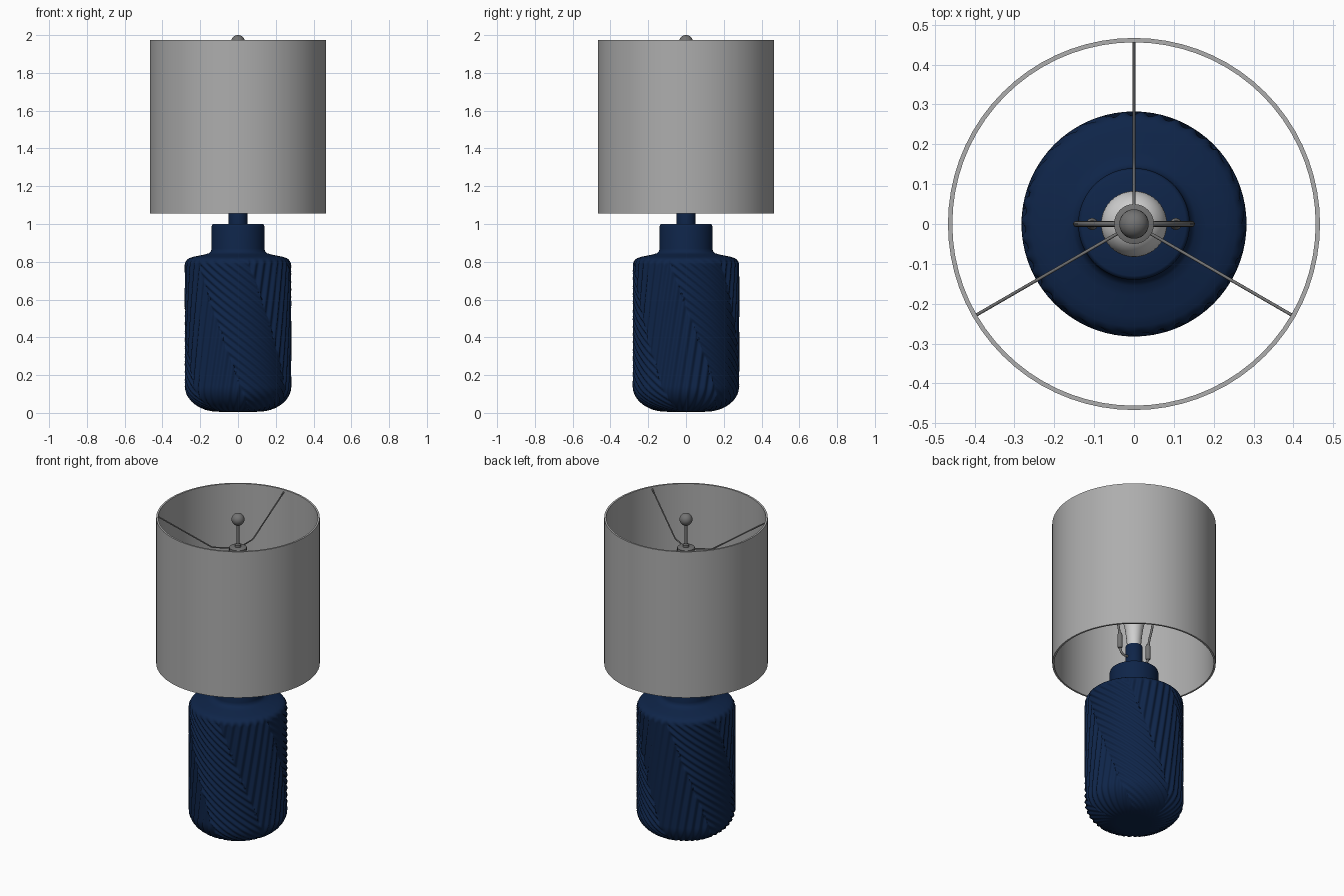
import bpy, bmesh, math
from mathutils import Vector

if "Cube" in bpy.data.objects:
    bpy.data.objects.remove(bpy.data.objects["Cube"])

TAU = 2 * math.pi


def material(name, rgb):
    m = bpy.data.materials.new(name)
    m.diffuse_color = (*rgb, 1)
    m.use_nodes = True
    m.node_tree.nodes["Principled BSDF"].inputs["Base Color"].default_value = m.diffuse_color
    return m


navy = material("navy glaze", (0.0045, 0.018, 0.066))
fabric = material("grey fabric", (0.42, 0.42, 0.42))
metal = material("dark metal", (0.17, 0.17, 0.17))
glass = material("pale glass", (0.62, 0.62, 0.62))


def finish(obj, mat, angle=40):
    obj.data.materials.append(mat)
    bpy.ops.object.select_all(action='DESELECT')
    obj.select_set(True)
    bpy.context.view_layer.objects.active = obj
    bpy.ops.object.shade_smooth_by_angle(angle=math.radians(angle))
    return obj


def lathe(name, profile, mat, sides=48, center=(0, 0), closed=False, offset=None, angle=40):
    """Spin (r, z) points round z; offset(theta, row) shifts the radius."""
    bm = bmesh.new()
    rings = []
    for i, (r, z) in enumerate(profile):
        if r < 1e-5:
            rings.append([bm.verts.new((center[0], center[1], z))])
            continue
        ring = []
        for k in range(sides):
            t = TAU * k / sides
            rr = r + (offset(t, i) if offset else 0)
            ring.append(bm.verts.new((center[0] + rr * math.cos(t), center[1] + rr * math.sin(t), z)))
        rings.append(ring)
    pairs = list(zip(rings, rings[1:]))
    if closed:
        pairs.append((rings[-1], rings[0]))
    for a, b in pairs:
        for k in range(sides):
            n = (k + 1) % sides
            if len(a) == 1:
                bm.faces.new((a[0], b[n], b[k]))
            elif len(b) == 1:
                bm.faces.new((a[k], a[n], b[0]))
            else:
                bm.faces.new((a[k], a[n], b[n], b[k]))
    bmesh.ops.recalc_face_normals(bm, faces=bm.faces[:])
    me = bpy.data.meshes.new(name)
    bm.to_mesh(me)
    bm.free()
    obj = bpy.data.objects.new(name, me)
    bpy.context.collection.objects.link(obj)
    return finish(obj, mat, angle)


def wire(name, points, radius, mat, smooth=True):
    """Round wire through the points, as a mesh."""
    cu = bpy.data.curves.new(name, 'CURVE')
    cu.dimensions = '3D'
    cu.bevel_depth = radius
    cu.bevel_resolution = 3
    cu.use_fill_caps = True
    if smooth:
        sp = cu.splines.new('BEZIER')
        sp.bezier_points.add(len(points) - 1)
        for bp, p in zip(sp.bezier_points, points):
            bp.co = p
            bp.handle_left_type = bp.handle_right_type = 'AUTO'
    else:
        sp = cu.splines.new('POLY')
        sp.points.add(len(points) - 1)
        for sp_p, p in zip(sp.points, points):
            sp_p.co = (*p, 1)
    obj = bpy.data.objects.new(name, cu)
    bpy.context.collection.objects.link(obj)
    bpy.ops.object.select_all(action='DESELECT')
    obj.select_set(True)
    bpy.context.view_layer.objects.active = obj
    bpy.ops.object.convert(target='MESH')
    return finish(bpy.context.view_layer.objects.active, mat, 60)


# Ceramic body: rounded bottom, ribbed wall, soft shoulder
R, H = 0.277, 0.81
body = [(0, 0.006), (0.06, 0.006), (0.10, 0.006)]
for i in range(1, 25):
    a = (math.pi / 2) * i / 24
    body.append((0.10 + (R - 0.10) * math.sin(a), 0.006 + 0.135 * (1 - math.cos(a))))
body += [(R, 0.141 + (H - 0.161) * i / 90) for i in range(1, 91)]
body += [(R - 0.002, 0.80), (R - 0.008, 0.812), (R - 0.02, 0.82), (0.23, 0.828),
         (0.18, 0.838), (0.155, 0.845), (0.143, 0.855), (0.14, 0.87)]
# Neck of the body
body += [(0.14, 0.985), (0.137, 0.996), (0.13, 1.0), (0.05, 1.0), (0, 1.0)]

arc = [0.0]
for p, q in zip(body, body[1:]):
    arc.append(arc[-1] + math.dist(p, q))

PANELS, PITCH = 6, 0.040


def ribs(t, i):
    """Diagonal ribs in slanted panels of alternating direction."""
    r, z = body[i]
    if z > 0.815 or r < 0.1:
        return 0
    fade = min(1, (r - 0.09) / 0.08) * min(1, max(0, (0.815 - z) / 0.03))
    u = (t / TAU * PANELS + arc[i] * 1.3) % PANELS
    side = 1 if int(u) % 2 else -1
    s = (u - int(u)) * TAU * R / PANELS
    tilt = math.radians(48 if side > 0 else 62)
    phase = (arc[i] * math.cos(tilt) + side * s * math.sin(tilt)) / PITCH
    return 0.0055 * fade * math.cos(TAU * phase)


lathe("ceramic_body", body, navy, 360, offset=ribs, angle=60)

# Lamp holder on top of the neck
lathe("lamp_holder", [(0, 0.99), (0.05, 0.99), (0.05, 1.16), (0.046, 1.166), (0, 1.166)], navy, 40)

# Bulb
bulb = [(0, 1.16), (0.040, 1.16), (0.042, 1.20), (0.050, 1.27), (0.062, 1.33), (0.074, 1.38)]
for i in range(0, 13):
    a = math.radians(-15 + 105 * i / 12)
    bulb.append((0.083 * math.cos(a) if i < 12 else 0, 1.43 + 0.083 * math.sin(a)))
lathe("bulb", bulb, glass, 40)

# Drum shade, open at both ends
lathe("drum_shade", [(0.467, 1.055), (0.467, 1.975), (0.456, 1.975), (0.456, 1.055)],
      fabric, 72, closed=True)

# Harp: saddle below, loop above, ferrules where they meet
saddle = [(-0.105, 0, 1.17), (-0.104, 0, 1.12), (-0.085, 0, 1.09), (-0.045, 0, 1.085)]
wire("harp_saddle_left", saddle, 0.007, metal)
wire("harp_saddle_right", [(-x, y, z) for x, y, z in saddle], 0.007, metal)
half = [(0.105, 1.17), (0.112, 1.24), (0.135, 1.34), (0.146, 1.45), (0.135, 1.58),
        (0.105, 1.68), (0.06, 1.75), (0.025, 1.772)]
loop = [(-x, 0, z) for x, z in half] + [(x, 0, z) for x, z in reversed(half)]
wire("harp_loop", loop, 0.007, metal)
for tag, x in (("left", -0.105), ("right", 0.105)):
    lathe("harp_ferrule_" + tag, [(0, 1.12), (0.011, 1.12), (0.015, 1.127), (0.015, 1.205),
                                  (0.009, 1.22), (0, 1.22)], metal, 16, center=(x, 0))

# Spider: hub and three bent arms reaching the top of the shade
lathe("spider_hub", [(0, 1.77), (0.05, 1.77), (0.05, 1.787), (0.036, 1.792), (0, 1.792)], metal, 40)
for n, deg in enumerate((90, 210, 330)):
    c, s = math.cos(math.radians(deg)), math.sin(math.radians(deg))
    pts = [(0.04, 1.78), (0.14, 1.78), (0.155, 1.784), (0.17, 1.793), (0.46, 1.962)]
    wire("spider_arm_%d" % (n + 1), [(r * c, r * s, z) for r, z in pts], 0.004, metal, smooth=False)

# Finial: stem and ball
lathe("finial_stem", [(0, 1.785), (0.018, 1.785), (0.018, 1.805), (0.009, 1.81), (0.009, 1.94), (0, 1.94)],
      metal, 20)
ball = [(0.037 * math.sin(math.pi * i / 16) if 0 < i < 16 else 0, 1.963 - 0.037 * math.cos(math.pi * i / 16))
        for i in range(17)]
lathe("finial_ball", ball, metal, 32)
